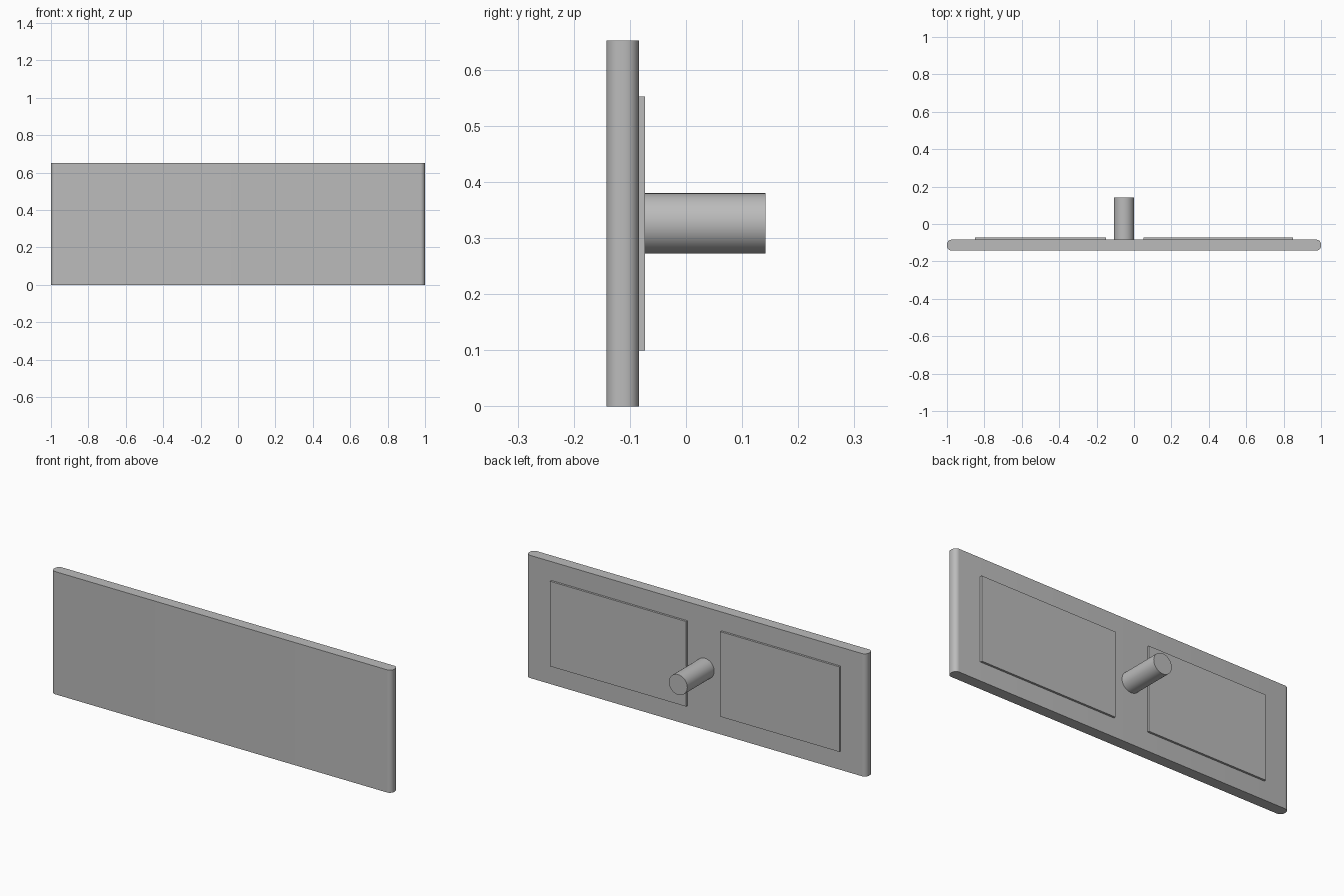
import bpy, bmesh, math
from mathutils import Matrix, Vector

cube = bpy.data.objects.get("Cube")
if cube:
    bpy.data.objects.remove(cube, do_unlink=True)

grey = bpy.data.materials.new("plain_grey")
grey.use_nodes = True
COLOUR = (0.5, 0.5, 0.5, 1)
grey.diffuse_color = COLOUR
grey.node_tree.nodes["Principled BSDF"].inputs["Base Color"].default_value = COLOUR


def finish(name, bm, smooth=False):
    mesh = bpy.data.meshes.new(name)
    bmesh.ops.recalc_face_normals(bm, faces=bm.faces)
    bm.to_mesh(mesh)
    bm.free()
    mesh.materials.append(grey)
    obj = bpy.data.objects.new(name, mesh)
    bpy.context.collection.objects.link(obj)
    if smooth:
        bpy.ops.object.select_all(action='DESELECT')
        obj.select_set(True)
        bpy.context.view_layer.objects.active = obj
        bpy.ops.object.shade_smooth_by_angle(angle=math.radians(35))
    return obj


def box(lo, hi):
    lo, hi = Vector(lo), Vector(hi)
    bm = bmesh.new()
    bmesh.ops.create_cube(bm, size=1, matrix=Matrix.Translation((lo + hi) / 2)
                          @ Matrix.Diagonal((*(hi - lo), 1)))
    return bm


FRONT, BACK, PAD_BACK, PEG_END = -0.142, -0.084, -0.073, 0.142

# Main panel with rounded upright end edges
bm = box((-1, FRONT, 0), (1, BACK, 0.652))
upright = [e for e in bm.edges
           if abs(e.verts[0].co.z - e.verts[1].co.z) > 0.1]
bmesh.ops.bevel(bm, geom=upright, offset=0.025, segments=8,
                profile=0.5, affect='EDGES')
finish("panel", bm, smooth=True)

# Two thin raised pads on the back
for name, x0, x1 in (("right_pad", -0.85, -0.15), ("left_pad", 0.05, 0.85)):
    finish(name, box((x0, BACK - 0.01, 0.1), (x1, PAD_BACK, 0.552)))

# Round peg standing out of the back
start = BACK - 0.01
bm = bmesh.new()
bmesh.ops.create_cone(
    bm, cap_ends=True, segments=48, radius1=0.054, radius2=0.054,
    depth=PEG_END - start,
    matrix=Matrix.Translation((-0.053, (start + PEG_END) / 2, 0.326))
    @ Matrix.Rotation(math.pi / 2, 4, 'X'))
finish("peg", bm, smooth=True)
